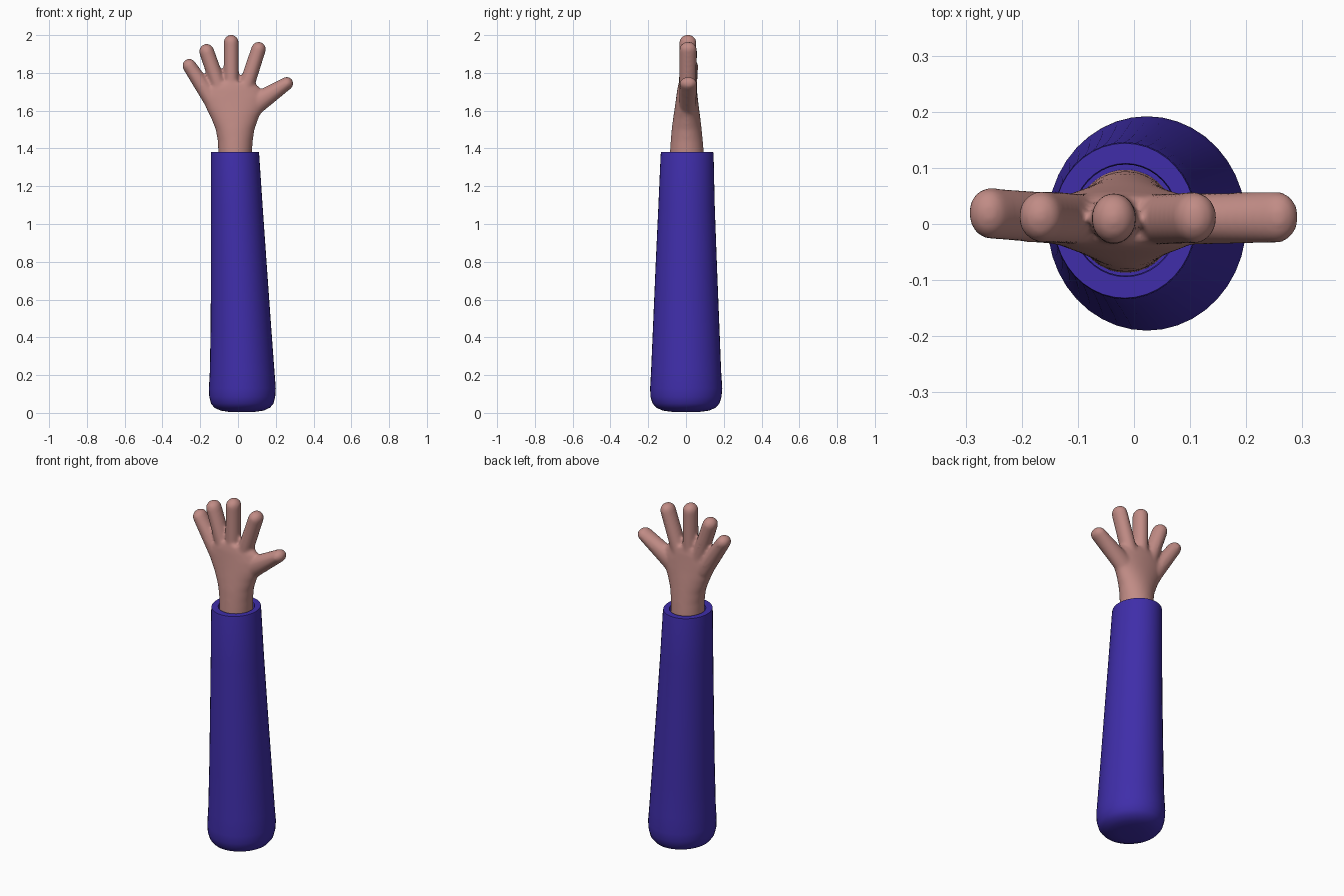
import bpy, bmesh, math
from mathutils import Vector

if "Cube" in bpy.data.objects:
    bpy.data.objects.remove(bpy.data.objects["Cube"])


def material(name, rgb):
    m = bpy.data.materials.new(name)
    m.diffuse_color = (*rgb, 1)
    m.use_nodes = True
    m.node_tree.nodes["Principled BSDF"].inputs["Base Color"].default_value = m.diffuse_color
    return m


SKIN = material("skin", (0.53, 0.26, 0.235))
BLUE = material("blue cloth", (0.050, 0.027, 0.40))


def loft(bm, rings, sides):
    """Skin a closed tube through rings of (centre, half axis a, half axis b)."""
    loops = []
    for c, a, b in rings:
        loops.append([bm.verts.new(c + a * math.cos(t) + b * math.sin(t))
                      for t in (2 * math.pi * i / sides for i in range(sides))])
    for lo, hi in zip(loops, loops[1:]):
        for i in range(sides):
            j = (i + 1) % sides
            bm.faces.new((lo[i], lo[j], hi[j], hi[i]))
    bm.faces.new(loops[0][::-1])
    bm.faces.new(loops[-1])


def upright(z, x0, x1, y0, y1):
    """Horizontal ellipse ring from its x and y extents."""
    return (Vector(((x0 + x1) / 2, (y0 + y1) / 2, z)),
            Vector(((x1 - x0) / 2, 0, 0)), Vector((0, (y1 - y0) / 2, 0)))


def finger(bm, base, tip, r0, r1, depth, y0, y1):
    """Rounded tube in the plane of the hand; depth is its half thickness."""
    p, q = Vector((base[0], y0, base[1])), Vector((tip[0], y1, tip[1]))
    d = (q - p).normalized()
    back = Vector((0, 1, 0))
    side = back.cross(d).normalized()
    rings = [(p.lerp(q, t), side * (r0 + (r1 - r0) * t), back * depth)
             for t in (0, 0.25, 0.5, 0.75, 1)]
    for k in range(1, 7):                      # domed fingertip
        a = k * math.radians(14)
        rings.append((q + d * r1 * math.sin(a), side * r1 * math.cos(a),
                      back * depth * math.cos(a)))
    loft(bm, rings, 20)


def finish(bm, name, mat):
    bmesh.ops.recalc_face_normals(bm, faces=bm.faces)
    me = bpy.data.meshes.new(name)
    bm.to_mesh(me)
    bm.free()
    me.materials.append(mat)
    ob = bpy.data.objects.new(name, me)
    bpy.context.collection.objects.link(ob)
    bpy.context.view_layer.objects.active = ob
    ob.select_set(True)
    return ob


# Sleeve: rounded closed bottom, tapering shaft, thick rim and recessed opening
bm = bmesh.new()
loft(bm, [upright(*r) for r in (
    (0.005, -0.045, 0.085, -0.07, 0.07),
    (0.012, -0.092, 0.135, -0.122, 0.122),
    (0.028, -0.126, 0.170, -0.158, 0.158),
    (0.050, -0.143, 0.188, -0.177, 0.177),
    (0.085, -0.152, 0.197, -0.188, 0.188),
    (0.130, -0.154, 0.200, -0.190, 0.192),
    (0.220, -0.149, 0.193, -0.185, 0.186),
    (0.450, -0.145, 0.176, -0.175, 0.177),
    (0.800, -0.143, 0.151, -0.160, 0.163),
    (1.100, -0.143, 0.130, -0.146, 0.152),
    (1.370, -0.144, 0.112, -0.134, 0.146),
    (1.380, -0.143, 0.110, -0.132, 0.144),
    (1.380, -0.110, 0.080, -0.094, 0.108),
    (1.370, -0.108, 0.078, -0.092, 0.106),
    (1.290, -0.108, 0.078, -0.092, 0.106))], 40)
sleeve = finish(bm, "sleeve", BLUE)
bpy.ops.object.shade_smooth_by_angle(angle=math.radians(35))
sleeve.select_set(False)

# Hand: palm and wrist, four fingers and a thumb, fused into one smooth skin
bm = bmesh.new()
loft(bm, [upright(*r) for r in (
    (1.270, -0.104, 0.074, -0.088, 0.098),
    (1.380, -0.104, 0.074, -0.085, 0.094),
    (1.440, -0.107, 0.078, -0.081, 0.089),
    (1.500, -0.118, 0.087, -0.076, 0.083),
    (1.560, -0.142, 0.108, -0.068, 0.076),
    (1.620, -0.172, 0.138, -0.059, 0.068),
    (1.670, -0.188, 0.145, -0.052, 0.062),
    (1.715, -0.180, 0.122, -0.046, 0.057),
    (1.750, -0.135, 0.085, -0.038, 0.050))], 40)
for base, tip, r0, r1, y0, y1 in (
        ((-0.120, 1.630), (-0.258, 1.838), 0.048, 0.037, 0.008, 0.019),  # little
        ((-0.085, 1.680), (-0.166, 1.914), 0.042, 0.040, 0.008, 0.013),  # ring
        ((-0.035, 1.680), (-0.036, 1.962), 0.040, 0.040, 0.008, 0.010),  # middle
        ((0.028, 1.680), (0.109, 1.926), 0.042, 0.039, 0.008, 0.011),    # index
        ((0.060, 1.615), (0.258, 1.744), 0.062, 0.035, 0.008, 0.012)):   # thumb
    finger(bm, base, tip, r0, r1, 0.046, y0, y1)
hand = finish(bm, "hand", SKIN)
fuse = hand.modifiers.new("fuse", 'REMESH')
fuse.mode = 'VOXEL'
fuse.voxel_size = 0.008
fuse.use_smooth_shade = True
soften = hand.modifiers.new("soften", 'SMOOTH')
soften.factor = 0.5
soften.iterations = 9
for m in ("fuse", "soften"):
    bpy.ops.object.modifier_apply(modifier=m)
bpy.ops.object.shade_smooth()
